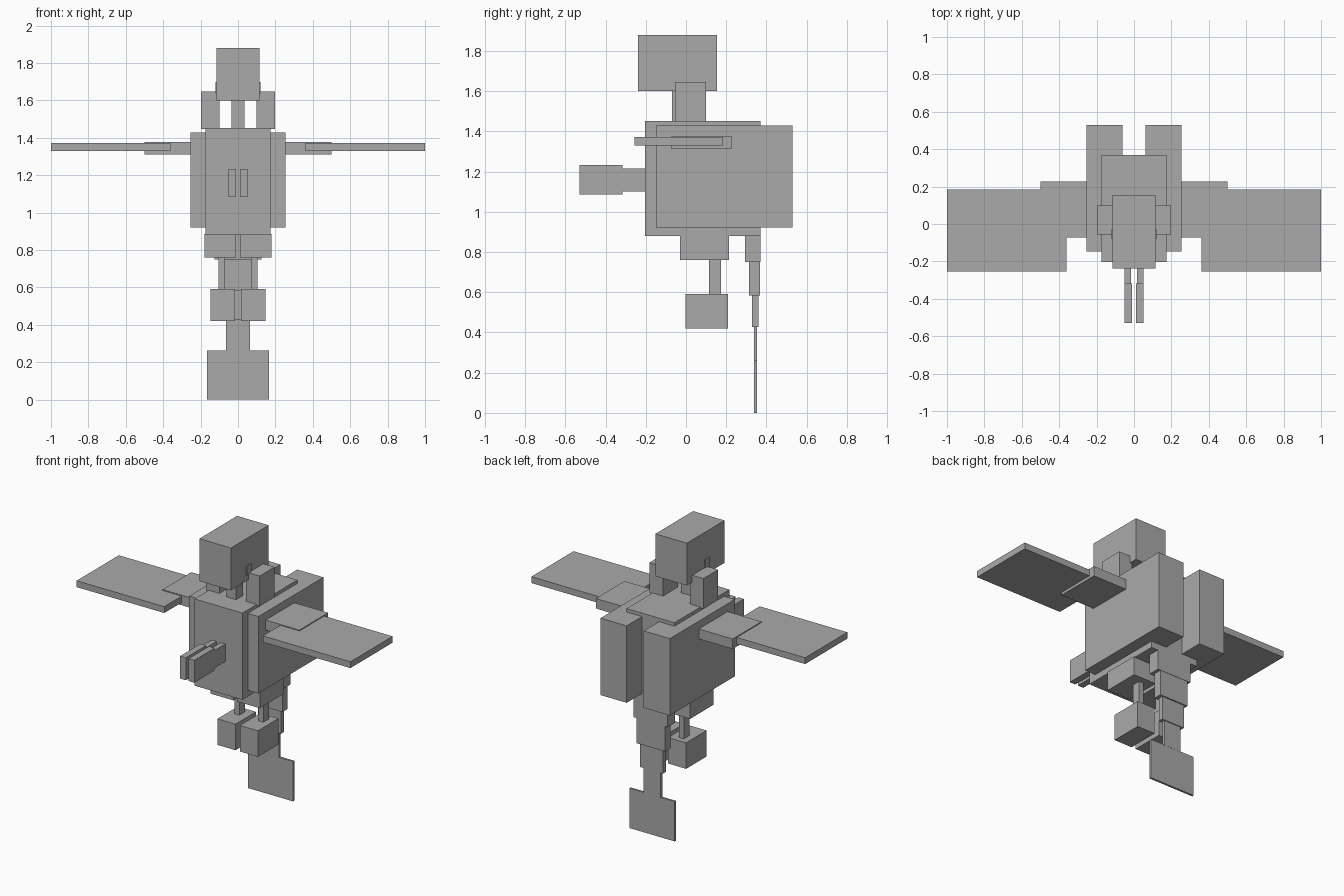
import bpy

grey = bpy.data.materials.new("plain grey")
grey.diffuse_color = (0.4, 0.4, 0.4, 1)


def box(name, x, y, z):
    """Box spanning the given (min, max) ranges."""
    bpy.ops.mesh.primitive_cube_add(size=1, location=[(a + b) / 2 for a, b in (x, y, z)])
    ob = bpy.context.object
    ob.name = name
    ob.scale = [b - a for a, b in (x, y, z)]
    bpy.ops.object.transform_apply(location=False, rotation=False, scale=True)
    ob.data.materials.append(grey)


def centred(name, half, y, z):
    box(name, (-half, half), y, z)


def pair(name, x, y, z):
    box("right_" + name, x, y, z)
    box("left_" + name, (-x[1], -x[0]), y, z)


# Head, neck and body
centred("head", 0.115, (-0.238, 0.155), (1.60, 1.88))
centred("eye_bar", 0.12, (-0.08, -0.03), (1.637, 1.70))
centred("neck", 0.035, (-0.07, 0.0), (1.45, 1.61))
centred("body", 0.175, (-0.203, 0.37), (0.88, 1.453))

# Side packs and shoulder blocks
pair("side_pack", (0.062, 0.253), (-0.148, 0.53), (0.922, 1.43))
pair("shoulder", (0.098, 0.197), (-0.055, 0.10), (1.447, 1.647))

# Wings
pair("inner_wing", (0.25, 0.50), (-0.073, 0.227), (1.312, 1.378))
pair("outer_wing", (0.36, 1.0), (-0.255, 0.185), (1.33, 1.372))

# Forearms and hands
pair("arm", (0.015, 0.05), (-0.318, -0.20), (1.10, 1.215))
pair("hand", (0.01, 0.052), (-0.53, -0.317), (1.085, 1.233))

# Legs
pair("hip", (0.012, 0.18), (-0.03, 0.215), (0.76, 0.885))
pair("leg", (0.07, 0.105), (0.115, 0.173), (0.585, 0.765))
pair("foot", (0.016, 0.148), (-0.003, 0.21), (0.42, 0.592))

# Tail segments, tapering down to the fin
tail = [(0.125, (0.293, 0.37), (0.75, 0.885)),
        (0.105, (0.314, 0.368), (0.583, 0.752)),
        (0.083, (0.328, 0.360), (0.428, 0.585)),
        (0.063, (0.337, 0.354), (0.26, 0.43)),
        (0.165, (0.339, 0.353), (0.0, 0.263))]
for i, (half, y, z) in enumerate(tail):
    centred("tail_fin" if i == 4 else f"tail_segment_{i + 1}", half, y, z)
